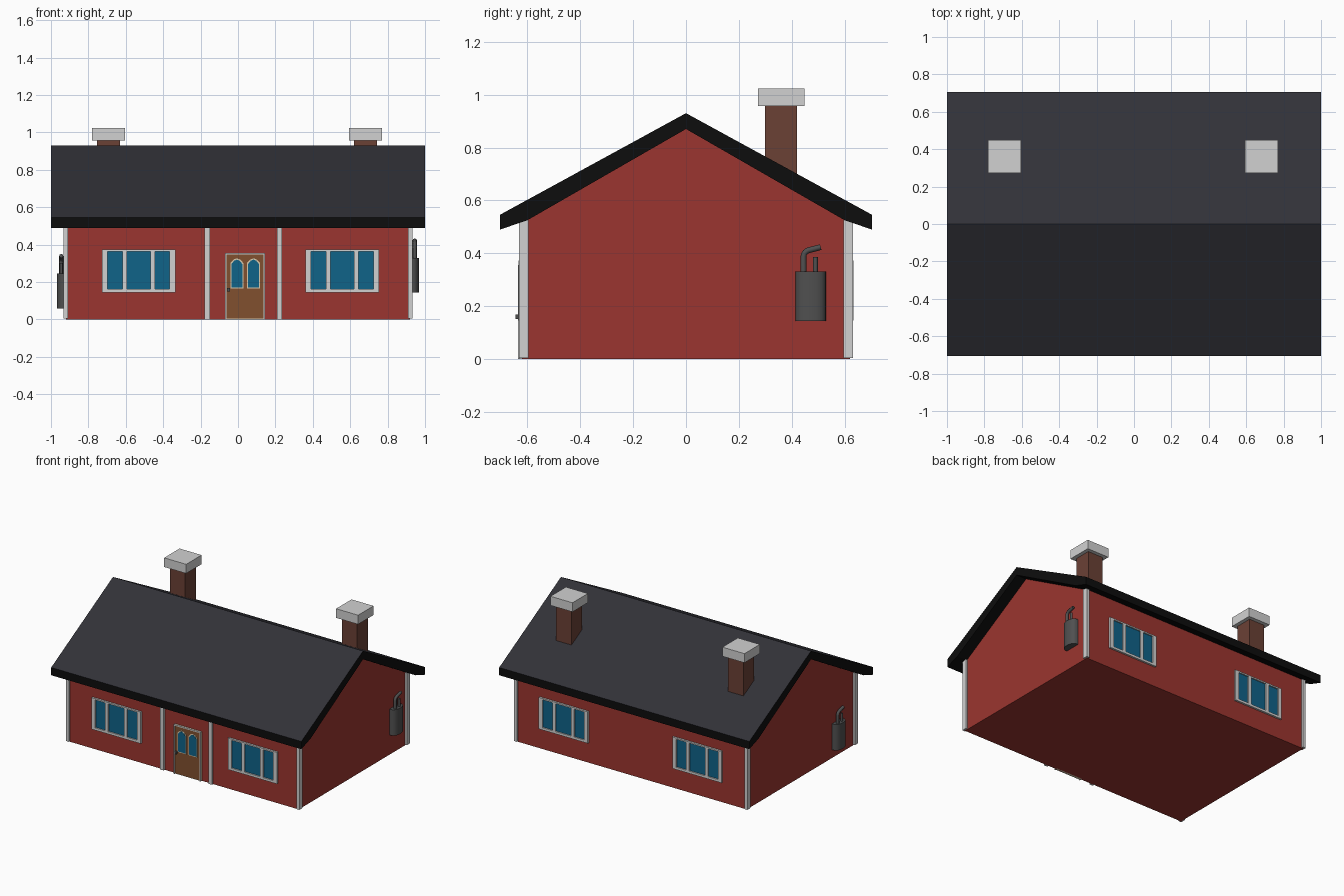
import bpy, bmesh, math
from mathutils import Vector

if "Cube" in bpy.data.objects:
    bpy.data.objects.remove(bpy.data.objects["Cube"])


def material(name, r, g, b):
    m = bpy.data.materials.new(name)
    m.diffuse_color = (r, g, b, 1)
    m.use_nodes = True
    m.node_tree.nodes["Principled BSDF"].inputs["Base Color"].default_value = m.diffuse_color
    return m


RED = material("red_wall", 0.33, 0.036, 0.029)
SLATE = material("slate_roof", 0.031, 0.031, 0.039)
BLACK = material("black_edge", 0.004, 0.004, 0.004)
WHITE = material("white_trim", 0.64, 0.64, 0.64)
GLASS = material("blue_glass", 0.005, 0.125, 0.25)
WOOD = material("door_wood", 0.22, 0.08, 0.028)
BRICK = material("brown_brick", 0.145, 0.052, 0.036)
STEEL = material("dark_steel", 0.08, 0.08, 0.08)
CREAM = material("cream_frame", 0.7, 0.6, 0.42)


def add_object(name, bm, *mats):
    bmesh.ops.recalc_face_normals(bm, faces=bm.faces)
    me = bpy.data.meshes.new(name)
    bm.to_mesh(me)
    bm.free()
    for m in mats:
        me.materials.append(m)
    ob = bpy.data.objects.new(name, me)
    bpy.context.collection.objects.link(ob)
    return ob


def prism(name, pts, axis, a, b, *mats):
    """Extrude a 2D profile (the two other axes, in order) from a to b along axis."""
    bm = bmesh.new()

    def vert(p, d):
        co = list(p)
        co.insert(axis, d)
        return bm.verts.new(co)
    f = bm.faces.new([vert(p, a) for p in pts])
    new = bmesh.ops.extrude_face_region(bm, geom=[f])["geom"]
    shift = Vector((0, 0, 0))
    shift[axis] = b - a
    bmesh.ops.translate(bm, vec=shift, verts=[v for v in new if isinstance(v, bmesh.types.BMVert)])
    return add_object(name, bm, *mats)


def box(name, x0, x1, y0, y1, z0, z1, mat):
    return prism(name, [(x0, y0), (x1, y0), (x1, y1), (x0, y1)], 2, z0, z1, mat)


WX, WY = 0.92, 0.62

# Walls with gable ends
prism("walls", [(-WY, 0), (WY, 0), (WY, 0.525), (0, 0.885), (-WY, 0.525)], 0, -WX, WX, RED)

# Roof slab: slate on top, black on edges and underside
half = [(0.705, 0.545), (0.705, 0.489), (0.6, 0.525)]
profile = ([(0, 0.93)] + half + [(0, 0.87)] + [(-y, z) for y, z in reversed(half)])
roof = prism("roof", profile, 0, -1, 1, SLATE, BLACK)
for p in roof.data.polygons:
    p.material_index = 0 if p.normal.z > 0.3 else 1

# Corner posts and the two posts beside the door
for sx in (-1, 1):
    for sy in (-1, 1):
        xs = sorted((sx * 0.909, sx * 0.933))
        ys = sorted((sy * 0.596, sy * 0.632))
        box("corner_post", *xs, *ys, 0.004, 0.525, WHITE)
for x in (-0.165, 0.222):
    box("front_post", x - 0.014, x + 0.014, -0.633, -0.61, 0, 0.525, WHITE)


# Three-pane windows
def window(x0, side):
    def part(name, a, b, z0, z1, depth, mat):
        ys = sorted((side * 0.61, side * depth))
        box(name, x0 + a, x0 + b, *ys, z0, z1, mat)
    for a, b in ((0, 0.028), (0.109, 0.133), (0.259, 0.282), (0.362, 0.392)):
        part("window_upright", a, b, 0.145, 0.373, 0.634, WHITE)
    part("window_sill", 0, 0.392, 0.145, 0.162, 0.634, WHITE)
    part("window_head", 0, 0.392, 0.363, 0.373, 0.634, WHITE)
    part("window_glass", 0.01, 0.38, 0.15, 0.37, 0.625, GLASS)


for side in (-1, 1):
    window(-0.727, side)
    window(0.362 if side < 0 else 0.342, side)

# Door with frame, arched lights and handle
box("door_frame", -0.07, 0.145, -0.628, -0.61, 0, 0.356, CREAM)
for name, x0, x1, z0 in (("door_jamb", -0.07, -0.062, 0), ("door_jamb", 0.137, 0.145, 0),
                         ("door_lintel", -0.07, 0.145, 0.348)):
    box(name, x0, x1, -0.635, -0.61, z0, 0.356, WHITE)
box("door", -0.062, 0.137, -0.632, -0.61, 0.005, 0.348, WOOD)


def arch(cx, w, z0, z1):
    return [(cx - w, z0), (cx + w, z0), (cx + w, z1 - 0.025), (cx + w * 0.5, z1 - 0.006),
            (cx, z1), (cx - w * 0.5, z1 - 0.006), (cx - w, z1 - 0.025)]


for cx in (-0.006, 0.083):
    prism("door_light_frame", arch(cx, 0.035, 0.165, 0.327), 1, -0.634, -0.63, CREAM)
    prism("door_light_glass", arch(cx, 0.030, 0.170, 0.320), 1, -0.6355, -0.631, GLASS)
box("door_handle", -0.058, -0.043, -0.645, -0.63, 0.15, 0.168, STEEL)

# Chimneys
for cx in (-0.693, 0.682):
    box("chimney", cx - 0.061, cx + 0.061, 0.299, 0.421, 0.62, 0.96, BRICK)
    box("chimney_cap", cx - 0.088, cx + 0.088, 0.272, 0.448, 0.957, 1.023, WHITE)


# Wall boilers: rounded tank with a bent flue and a short capped pipe
def pipe(name, pts, radius):
    cu = bpy.data.curves.new(name, "CURVE")
    cu.dimensions = "3D"
    cu.bevel_depth = radius
    cu.bevel_resolution = 2
    cu.use_fill_caps = True
    sp = cu.splines.new("POLY")
    sp.points.add(len(pts) - 1)
    for p, co in zip(sp.points, pts):
        p.co = (*co, 1)
    cu.materials.append(STEEL)
    ob = bpy.data.objects.new(name, cu)
    bpy.context.collection.objects.link(ob)


for s, cy, z in ((1, 0.472, 0.143), (-1, -0.41, 0.06)):
    def at(dx, dy, dz):
        return (s * (WX + dx), cy + s * dy, z + dz)
    arc = [at(0.048 * math.sin(t) ** 0.6, -0.058 * math.cos(t), 0)[:2]
           for t in [math.pi * i / 12 + 1e-6 * (i == 0) - 1e-6 * (i == 12) for i in range(13)]]
    tank = prism("boiler_tank", arc, 2, z, z + 0.187, STEEL)
    bpy.context.view_layer.objects.active = tank
    tank.select_set(True)
    bpy.ops.object.shade_smooth_by_angle(angle=math.radians(40))
    tank.select_set(False)
    bend = [at(0.025, 0.003 - 0.03 * math.cos(t), 0.245 + 0.025 * math.sin(t))
            for t in [math.radians(a) for a in (0, 20, 40, 60, 80)]]
    pipe("boiler_flue", [at(0.025, -0.027, 0.18)] + bend + [at(0.025, 0.038, 0.28)], 0.011)
    pipe("boiler_pipe", [at(0.025, 0.018, 0.18), at(0.025, 0.018, 0.243)], 0.009)
